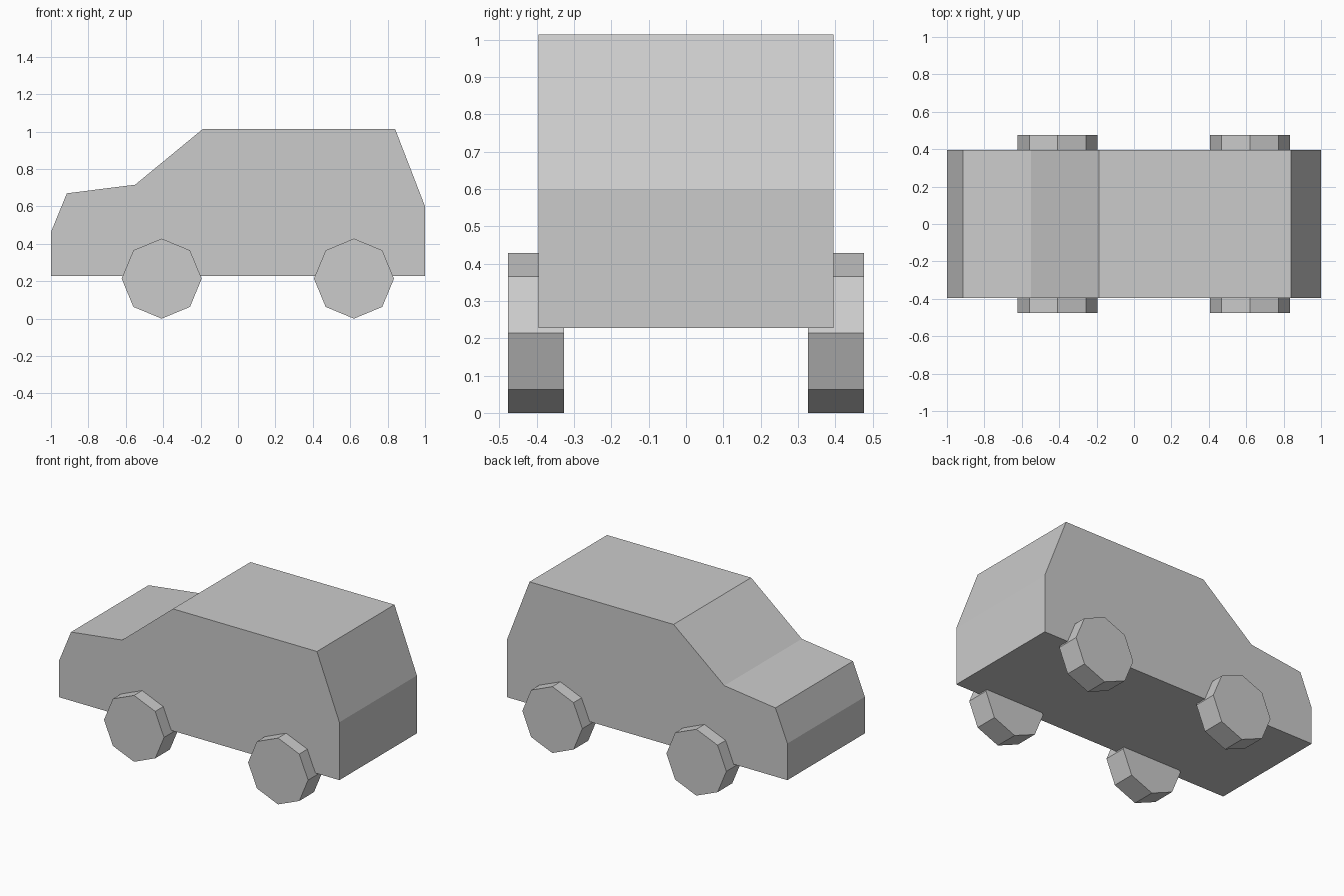
import bpy, bmesh
from math import radians

if "Cube" in bpy.data.objects:
    bpy.data.objects.remove(bpy.data.objects["Cube"])

HALF_WIDTH = 0.395
WHEEL_R = 0.214
WHEEL_W = 0.15
WHEEL_Y = 0.402


def extruded_profile(name, points, half_width):
    """Side profile in x/z, extruded across y."""
    bm = bmesh.new()
    face = bm.faces.new([bm.verts.new((x, -half_width, z)) for x, z in points])
    ext = bmesh.ops.extrude_face_region(bm, geom=[face])
    verts = [g for g in ext["geom"] if isinstance(g, bmesh.types.BMVert)]
    bmesh.ops.translate(bm, verts=verts, vec=(0, 2 * half_width, 0))
    bmesh.ops.recalc_face_normals(bm, faces=bm.faces)
    mesh = bpy.data.meshes.new(name)
    bm.to_mesh(mesh)
    bm.free()
    obj = bpy.data.objects.new(name, mesh)
    bpy.context.collection.objects.link(obj)
    return obj


def wheel(name, x, y):
    """Eight-sided wheel with its axle along y."""
    bpy.ops.mesh.primitive_cylinder_add(
        vertices=8, radius=WHEEL_R, depth=WHEEL_W,
        location=(x, y, WHEEL_R), rotation=(radians(90), 0, 0))
    bpy.context.object.name = name


# Car body: bumper, bonnet, windscreen, roof, tailgate
extruded_profile("car_body", [
    (-1, 0.227), (1, 0.227), (1, 0.60), (0.84, 1.014), (-0.188, 1.014),
    (-0.55, 0.716), (-0.915, 0.67), (-1, 0.463)], HALF_WIDTH)

# Four wheels
for end, x in (("front", -0.408), ("rear", 0.62)):
    for side, s in (("left", -1), ("right", 1)):
        wheel(f"{end}_{side}_wheel", x, s * WHEEL_Y)
